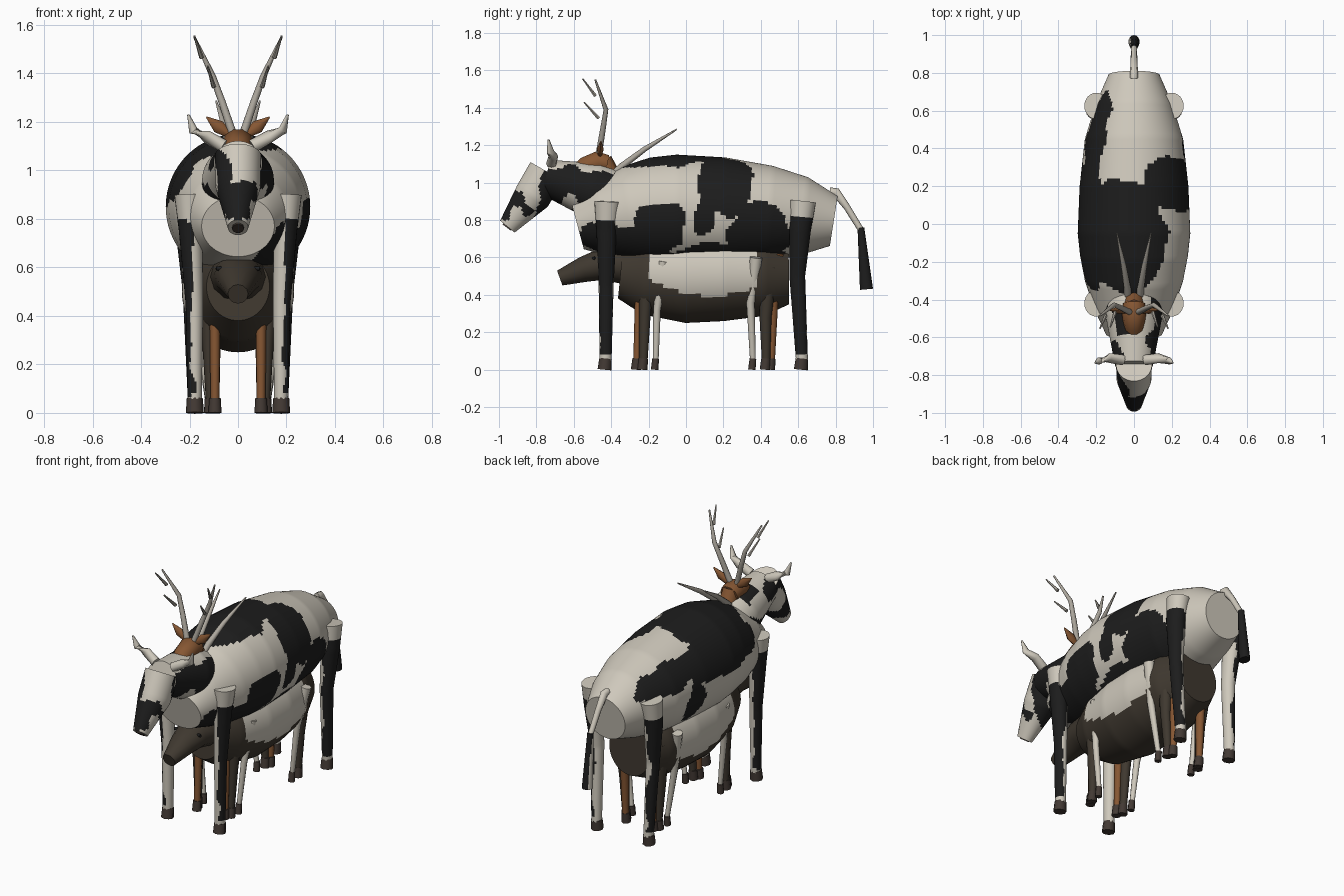
import bpy, bmesh, math
from mathutils import Vector, noise


def material(name, r, g, b):
    m = bpy.data.materials.new(name)
    m.diffuse_color = (r, g, b, 1)
    return m


WHITE = material("off white hide", 0.62, 0.58, 0.50)
BLACK = material("black hide", 0.012, 0.012, 0.012)
BROWN = material("deer brown", 0.24, 0.095, 0.033)
DARK = material("dark brown hide", 0.050, 0.040, 0.029)
HOOF = material("hoof brown", 0.055, 0.041, 0.034)
HORN = material("horn grey", 0.42, 0.39, 0.34)


def tube(name, path, mats, sides=8, rule=None, step=0):
    """Loft elliptical rings along path points (x, y, z, side radius, other radius)."""
    rings = []
    for i, p in enumerate(path):
        a = Vector(path[max(i - 1, 0)][:3])
        b = Vector(path[min(i + 1, len(path) - 1)][:3])
        t = (b - a).normalized()
        ref = Vector((1, 0, 0)) if abs(t.x) < 0.8 else Vector((0, 1, 0))
        u = (ref - t * ref.dot(t)).normalized()
        v = t.cross(u)
        rings.append([Vector(p[:3]) + u * p[3] * math.cos(k * math.tau / sides)
                      + v * p[4] * math.sin(k * math.tau / sides) for k in range(sides)])
    if step:  # finer rings so that colour patches get clean borders
        fine = []
        for i in range(len(rings) - 1):
            d = (Vector(path[i][:3]) - Vector(path[i + 1][:3])).length
            n = max(1, round(d / step))
            for j in range(n):
                fine.append([a.lerp(b, j / n) for a, b in zip(rings[i], rings[i + 1])])
        rings = fine + [rings[-1]]
    bm = bmesh.new()
    vs = [[bm.verts.new(c) for c in r] for r in rings]
    for r, s in zip(vs, vs[1:]):
        for k in range(sides):
            n = (k + 1) % sides
            bm.faces.new((r[k], r[n], s[n], s[k]))
    bm.faces.new(vs[0][::-1])
    bm.faces.new(vs[-1])
    bmesh.ops.recalc_face_normals(bm, faces=bm.faces)
    if rule:
        for f in bm.faces:
            f.material_index = int(rule(f.calc_center_median()))
    me = bpy.data.meshes.new(name)
    bm.to_mesh(me)
    bm.free()
    for m in mats:
        me.materials.append(m)
    ob = bpy.data.objects.new(name, me)
    bpy.context.collection.objects.link(ob)
    return ob


def body_path(stations):
    return [(0, y, (t + b) / 2, w, (t - b) / 2) for y, t, b, w in stations]


# Black patches of the cow body: ellipsoid centres and radii with wobbly borders
PATCHES = [((-0.08, -0.08, 1.13), (0.27, 0.30, 0.20)), ((0.20, 0.20, 1.00), (0.25, 0.16, 0.18)),
           ((-0.27, 0.00, 0.98), (0.15, 0.38, 0.14)), ((-0.20, 0.48, 0.97), (0.10, 0.32, 0.10)),
           ((0.22, -0.36, 0.64), (0.17, 0.30, 0.14)), ((0.28, -0.15, 0.75), (0.12, 0.14, 0.14)),
           ((0.25, 0.38, 0.72), (0.15, 0.18, 0.16)), ((0.22, 0.15, 0.60), (0.18, 0.48, 0.07)),
           ((0.27, 0.09, 0.83), (0.10, 0.06, 0.13)), ((-0.22, 0.30, 0.78), (0.12, 0.09, 0.12))]


def cow_black(p):
    q = p + 0.05 * noise.noise_vector(p * 7)
    return any(sum(((q[i] - c[i]) / r[i]) ** 2 for i in range(3)) < 1 for c, r in PATCHES)


def head_black(p):
    return noise.noise(p * 8 + Vector((0.3, 0.1, 0.6))) > 0.0


# Cow body, neck and head
tube("cow_body", body_path([
    (-0.58, 0.90, 0.64, 0.15), (-0.45, 1.01, 0.60, 0.21), (-0.30, 1.09, 0.57, 0.26),
    (-0.17, 1.135, 0.555, 0.285), (-0.05, 1.15, 0.55, 0.298), (0.20, 1.135, 0.555, 0.288),
    (0.45, 1.09, 0.575, 0.26), (0.63, 1.03, 0.61, 0.205), (0.79, 0.93, 0.66, 0.135)]),
    [WHITE, BLACK], 96, cow_black, 0.016)
tube("cow_neck", [(0, -0.40, 0.92, 0.15, 0.15), (0, -0.50, 0.96, 0.148, 0.15),
                  (0, -0.75, 1.03, 0.10, 0.095)], [WHITE, BLACK], 48, head_black, 0.015)
tube("cow_head", [(0, -0.745, 1.06, 0.095, 0.10), (0, -0.82, 0.93, 0.092, 0.10),
                  (0, -0.955, 0.765, 0.042, 0.05)], [WHITE, BLACK], 48,
     lambda p: head_black(p) or (abs(p.x) < 0.05 and 0.80 < p.z < 0.95 and p.y < -0.9), 0.014)
tube("cow_nose", [(0, -0.952, 0.768, 0.025, 0.03), (0, -0.958, 0.760, 0.025, 0.03)], [HOOF], 10)

# Cow tail with dark tuft
tube("cow_tail", [(0, 0.77, 0.95, 0.02, 0.025), (0, 0.80, 0.95, 0.022, 0.025),
                  (0, 0.86, 0.87, 0.018, 0.018), (0, 0.94, 0.74, 0.016, 0.016)], [WHITE], 8)
tube("cow_tail_tuft", [(0, 0.935, 0.76, 0.018, 0.018), (0, 0.965, 0.43, 0.03, 0.035)],
     [BLACK, WHITE], 16, lambda p: p.x < -0.018, 0.03)


def leg(name, s, pts, mats, hoof_r, sides=8, rule=None, step=0):
    """Leg through (x, y, z, radius) points, mirrored by s, with a hoof below."""
    tube(name, [(s * x, y, z, r * 0.9, r) for x, y, z, r in pts], mats, sides, rule, step)
    x, y = pts[-1][:2]
    h = hoof_r
    tube(name + "_hoof", [(s * x, y, 0.06, h * 0.9, h * 0.9), (s * x, y - 0.006, 0.0, h, h)],
         [HOOF], 8)


for s, side in ((-1, "left"), (1, "right")):
    def leg_black(p):
        w = 0.035 * noise.noise(p * 9)
        return s * p.x + w > 0.185 and 0.09 < p.z + w < 0.80

    # Cow legs and horns
    leg("cow_front_leg_" + side, s, [(0.20, -0.42, 0.90, 0.07), (0.195, -0.425, 0.75, 0.054),
        (0.18, -0.427, 0.45, 0.040), (0.178, -0.43, 0.05, 0.032)],
        [WHITE, BLACK], 0.037, 24, leg_black, 0.016)
    leg("cow_hind_leg_" + side, s, [(0.20, 0.625, 0.90, 0.07), (0.205, 0.61, 0.75, 0.058),
        (0.19, 0.595, 0.50, 0.042), (0.178, 0.62, 0.05, 0.032)],
        [WHITE, BLACK], 0.037, 24, leg_black, 0.016)
    tube("cow_horn_" + side, [(s * 0.06, -0.72, 1.10, 0.028, 0.028),
         (s * 0.13, -0.71, 1.14, 0.026, 0.026), (s * 0.185, -0.725, 1.165, 0.020, 0.020),
         (s * 0.205, -0.735, 1.23, 0.005, 0.005)], [WHITE], 8)

    # Deer legs, ears and antlers
    leg("deer_front_leg_" + side, s, [(0.10, -0.24, 0.62, 0.035), (0.095, -0.25, 0.35, 0.024),
        (0.095, -0.262, 0.04, 0.02)], [BROWN], 0.027)
    leg("deer_hind_leg_" + side, s, [(0.10, 0.49, 0.62, 0.04), (0.095, 0.465, 0.35, 0.027),
        (0.095, 0.455, 0.04, 0.02)], [BROWN], 0.027)
    tube("deer_ear_" + side, [(s * 0.04, -0.46, 1.15, 0.015, 0.012),
         (s * 0.08, -0.458, 1.18, 0.028, 0.018), (s * 0.13, -0.455, 1.22, 0.003, 0.003)],
         [BROWN], 8)
    tube("antler_" + side, [(s * 0.025, -0.465, 1.16, 0.017, 0.017),
         (s * 0.065, -0.445, 1.28, 0.015, 0.015), (s * 0.105, -0.428, 1.39, 0.013, 0.013),
         (s * 0.18, -0.485, 1.55, 0.005, 0.005)], [HORN], 8)
    for n, (a, b) in enumerate([((0.10, -0.468, 1.345), (0.125, -0.545, 1.43)),
                                ((0.15, -0.485, 1.465), (0.18, -0.552, 1.555))]):
        tube(f"antler_tine_{side}_{n + 1}", [(s * a[0], *a[1:], 0.01, 0.01),
             (s * b[0], *b[1:], 0.004, 0.004)], [HORN], 6)

    # Goat legs and swept-back horns
    leg("goat_front_leg_" + side, s, [(0.18, -0.12, 0.58, 0.030), (0.15, -0.155, 0.32, 0.020),
        (0.12, -0.162, 0.04, 0.015)], [WHITE], 0.020)
    leg("goat_hind_leg_" + side, s, [(0.205, 0.375, 0.60, 0.033), (0.165, 0.345, 0.36, 0.022),
        (0.12, 0.358, 0.04, 0.015)], [WHITE], 0.020)
    tube("goat_horn_" + side, [(s * 0.03, -0.42, 1.02, 0.02, 0.02),
         (s * 0.035, -0.34, 1.09, 0.018, 0.018), (s * 0.055, -0.22, 1.18, 0.014, 0.014),
         (s * 0.09, -0.05, 1.285, 0.004, 0.004)], [HORN], 8)

    # Tapir legs and eyes
    leg("tapir_front_leg_" + side, s, [(0.13, -0.21, 0.55, 0.045), (0.12, -0.22, 0.28, 0.03),
        (0.112, -0.228, 0.04, 0.022)], [DARK], 0.028)
    leg("tapir_hind_leg_" + side, s, [(0.14, 0.44, 0.55, 0.05), (0.125, 0.425, 0.28, 0.032),
        (0.112, 0.428, 0.04, 0.022)], [DARK], 0.028)
    tube("tapir_eye_" + side, [(s * 0.07, -0.49, 0.595, 0.01, 0.01),
         (s * 0.09, -0.495, 0.595, 0.008, 0.008)], [BLACK], 8)

# Deer neck and head
tube("deer_neck", [(0, -0.36, 0.92, 0.065, 0.07), (0, -0.45, 1.12, 0.05, 0.055)], [BROWN], 8)
tube("deer_head", [(0, -0.42, 1.10, 0.058, 0.05), (0, -0.47, 1.11, 0.065, 0.062),
                   (0, -0.54, 1.085, 0.055, 0.055), (0, -0.62, 1.03, 0.035, 0.035)], [BROWN], 10)

# Tapir body with pale saddle, and drooping snout
tube("tapir_body", body_path([
    (-0.35, 0.66, 0.38, 0.13), (-0.22, 0.72, 0.295, 0.19), (0.0, 0.75, 0.25, 0.23),
    (0.20, 0.75, 0.26, 0.232), (0.42, 0.72, 0.288, 0.20), (0.55, 0.66, 0.35, 0.14)]),
    [DARK, WHITE], 64,
    lambda p: abs(p.y - 0.09) < 0.29 and p.z > 0.395 + 0.8 * (p.y - 0.13) ** 2, 0.02)
tube("tapir_head", [(0, -0.30, 0.56, 0.12, 0.11), (0, -0.45, 0.565, 0.10, 0.085),
                    (0, -0.55, 0.535, 0.075, 0.068), (0, -0.675, 0.49, 0.042, 0.042)],
     [DARK], 12)

# Soft shading with crisp edges at the caps
bpy.ops.object.select_all(action='SELECT')
bpy.context.view_layer.objects.active = bpy.context.selected_objects[0]
bpy.ops.object.shade_smooth_by_angle(angle=math.radians(50))
